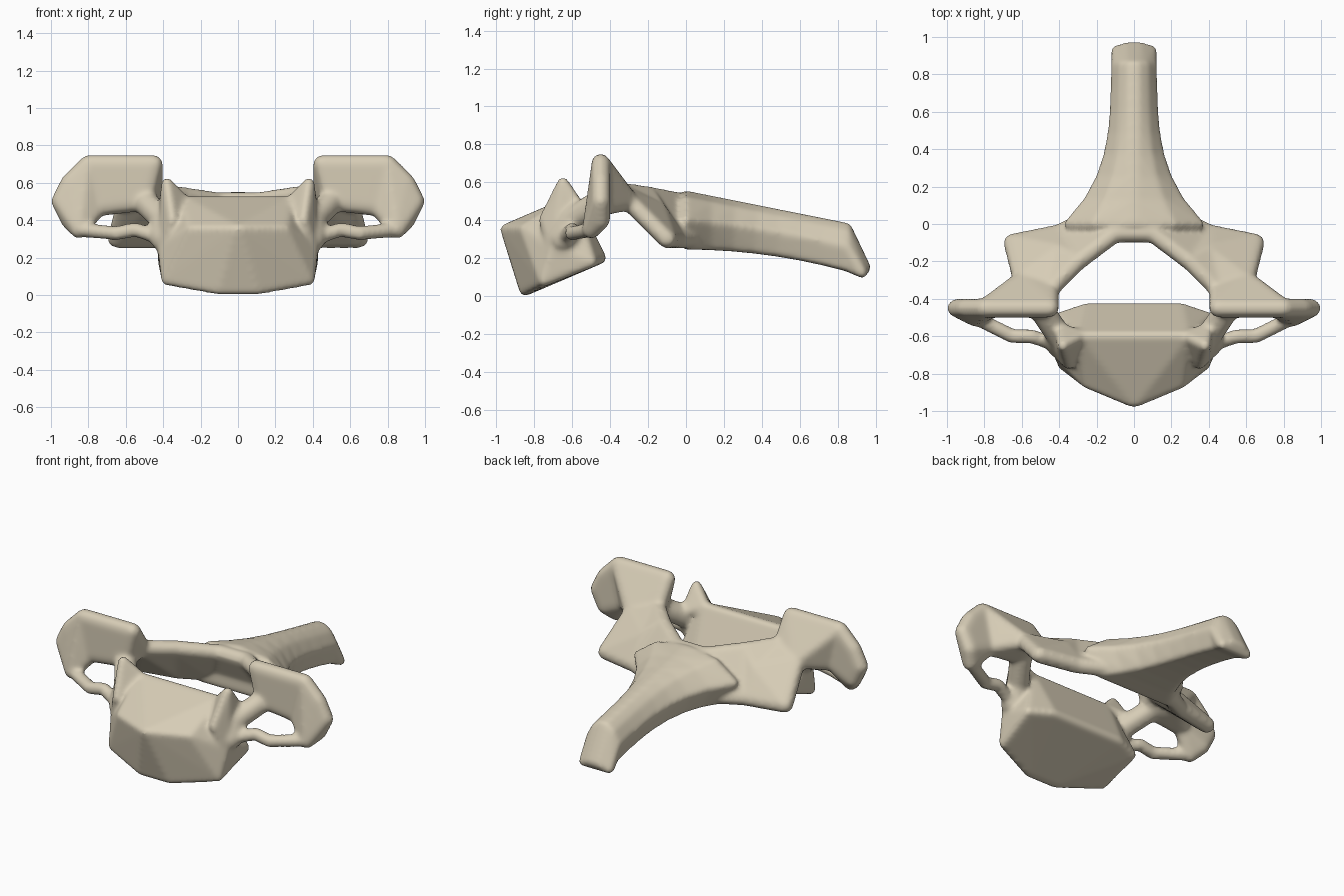
import bpy, bmesh

cube = bpy.data.objects.get("Cube")
if cube:
    bpy.data.objects.remove(cube, do_unlink=True)

bone = bpy.data.materials.new("bone")
bone.use_nodes = True
colour = (0.68, 0.61, 0.47, 1)
bone.diffuse_color = colour
bone.node_tree.nodes["Principled BSDF"].inputs["Base Color"].default_value = colour

# Points of a unit ball, reused for every rounded corner
ball = bmesh.new()
bmesh.ops.create_icosphere(ball, subdivisions=2, radius=1)
ball_points = [vert.co.copy() for vert in ball.verts]
ball.free()

bm = bmesh.new()


def mirrored(points):
    return [(-x, y, z) for x, y, z in points]


def hull(radius, points):
    """Rounded solid: convex hull around equal balls placed on the points."""
    verts = []
    for x, y, z in points:
        for offset in ball_points:
            across, along, up = offset * radius
            verts.append(bm.verts.new((x + across, y + along, z + up)))
    bmesh.ops.convex_hull(bm, input=verts)
    for vert in verts:
        if vert.is_valid and not vert.link_faces:
            bm.verts.remove(vert)


def middle(radius, *points):
    """One solid spanning both sides."""
    hull(radius, list(points) + mirrored(points))


def pair(radius, *points):
    """One solid on each side."""
    hull(radius, points)
    hull(radius, mirrored(points))


# Body: tilted block with a pointed front
front_point = (.01, -.95, .35)
front_foot = (.1, -.85, .03)
brow = (.25, -.85, .35)
side_foot = (.38, -.75, .08)
side_middle = (.4, -.7, .25)
heel_side = (.4, -.5, .18)
heel = (.25, -.45, .2)
rear_edge = (.28, -.6, .5)
middle(.03, front_point, front_foot, brow, side_foot, side_middle,
       heel_side, heel, rear_edge)

# Raised rims on both sides of the body's top
rim_peak = (.38, -.65, .6)
rim_front = (.35, -.75, .4)
rim_back = (.4, -.55, .45)
pair(.03, rim_peak, rim_front, rim_back, rear_edge, side_middle)

# Upper articular wings: upright front sheet sloping down behind
crest_inner = (.45, -.45, .7)
crest_outer = (.8, -.45, .7)
base_inner = (.5, -.45, .5)
base_outer = (.75, -.45, .47)
back_inner = (.45, -.35, .55)
back_outer = (.6, -.3, .5)
pair(.05, crest_inner, crest_outer, base_inner, base_outer,
     back_inner, back_outer)

# Pedicles joining the body to the wings
pedicle_root = (.4, -.6, .4)
pair(.07, pedicle_root, base_inner)

# Outer knobs of the transverse processes
knob_tip = (.95, -.45, .5)
knob_top = (.9, -.45, .6)
knob_foot = (.9, -.45, .4)
bar_end = (.85, -.5, .35)
pair(.05, knob_tip, knob_top, knob_foot, bar_end, base_outer, crest_outer)

# Slender front bars enclosing the side openings
bar_root = (.4, -.65, .3)
bar_bend = (.55, -.6, .35)
bar_middle = (.65, -.6, .33)
pair(.07, bar_root, pedicle_root)
bar = [bar_root, bar_bend, bar_middle, bar_end]
for start, end in zip(bar, bar[1:]):
    pair(.04, start, end)

# Lower articular wings
lower_outer = (.65, -.1, .3)
lower_inner = (.4, -.05, .3)
knee = (.4, -.15, .45)
pair(.05, back_inner, back_outer, lower_outer, lower_inner, knee)

# Laminae: sloping roof behind the canal
arch_side = (.3, -.2, .53)
arch_top = (.1, -.05, .5)
arch_foot = (.2, .05, .3)
pair(.05, back_inner, arch_side, lower_inner, knee)
pair(.05, arch_side, arch_top, arch_foot, lower_inner)
middle(.05, arch_top, arch_foot)


# Spinous process: ridge that flares into the arch and droops to the tip
def section(y):
    width = .1 + .25 * (1 - y) ** 4
    top = .53 - .2 * y
    bottom = .27 - .16 * y ** 2
    waist = (top + bottom) / 2
    return [(.02, y, top), (width * .6, y, top - .03),
            (width, y, waist), (width * .75, y, bottom)]


steps = 7
spine = [section(.85 * step / steps) for step in range(steps + 1)]
for near, far in zip(spine, spine[1:]):
    middle(.025, *near, *far)

# Slanted tip of the spinous process
tip_corner = (.1, .93, .12)
tip_centre = (.03, .95, .15)
middle(.025, *spine[-1], tip_corner, tip_centre)

bmesh.ops.recalc_face_normals(bm, faces=bm.faces)
mesh = bpy.data.meshes.new("neck_vertebra")
bm.to_mesh(mesh)
bm.free()
mesh.materials.append(bone)
vertebra = bpy.data.objects.new("neck_vertebra", mesh)
bpy.context.scene.collection.objects.link(vertebra)

# Fuse the parts into one smooth bone
fuse = vertebra.modifiers.new("fuse", "REMESH")
fuse.mode = "VOXEL"
fuse.voxel_size = .014
fuse.use_smooth_shade = True
soften = vertebra.modifiers.new("soften", "SMOOTH")
soften.factor = .5
soften.iterations = 8
